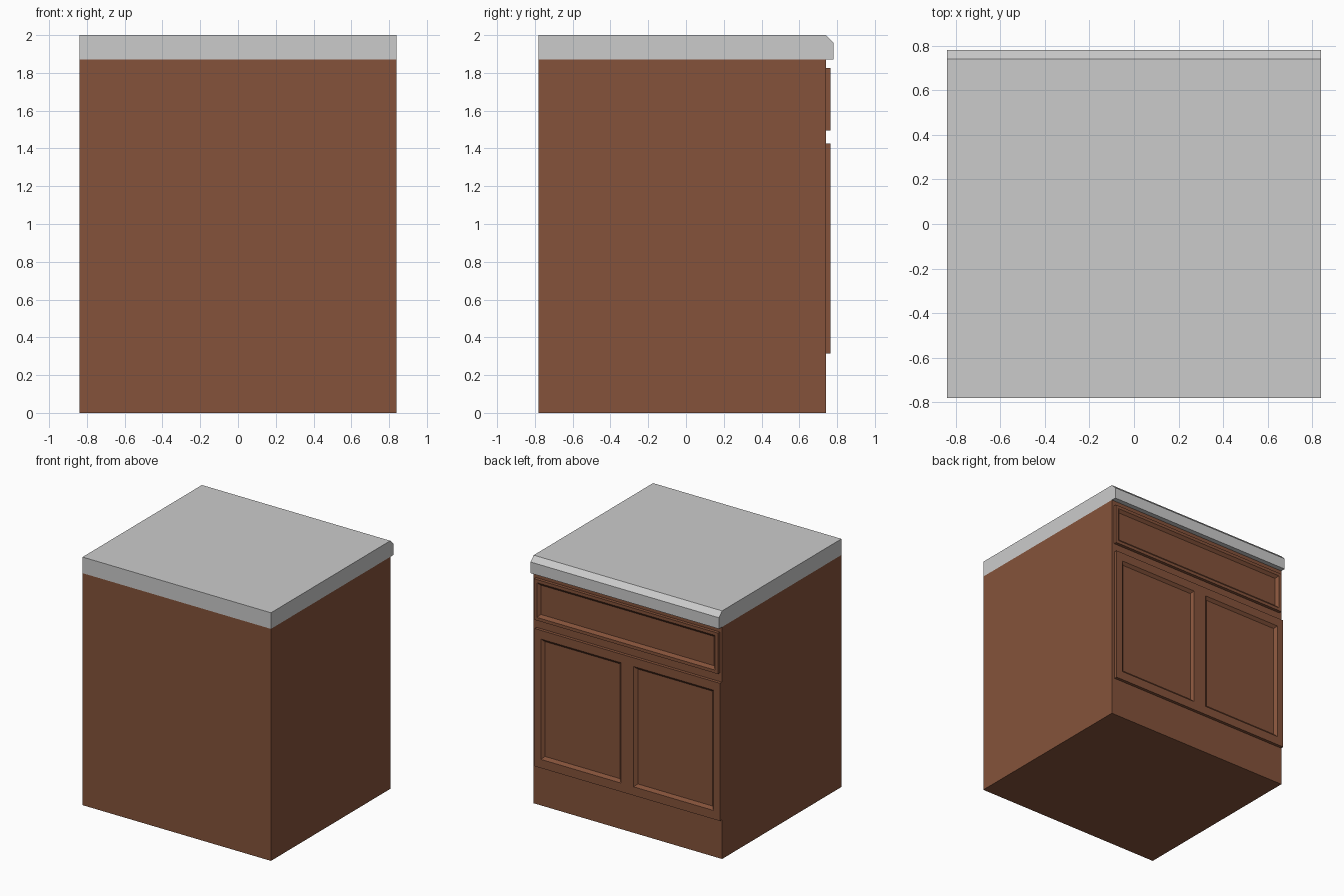
import bpy, bmesh

if "Cube" in bpy.data.objects:
    bpy.data.objects.remove(bpy.data.objects["Cube"])

wood = bpy.data.materials.new("brown_wood")
wood.diffuse_color = (0.234, 0.086, 0.043, 1)
wood.use_nodes = True
wood.node_tree.nodes["Principled BSDF"].inputs["Base Color"].default_value = wood.diffuse_color


def finish(name, bm, mat=None):
    bmesh.ops.recalc_face_normals(bm, faces=bm.faces)
    me = bpy.data.meshes.new(name)
    bm.to_mesh(me)
    bm.free()
    ob = bpy.data.objects.new(name, me)
    bpy.context.collection.objects.link(ob)
    if mat:
        me.materials.append(mat)
    return ob


def extrude_x(name, profile, half, mat=None):
    """Extrude a (y, z) profile across the cabinet width."""
    bm = bmesh.new()
    face = bm.faces.new([bm.verts.new((-half, y, z)) for y, z in profile])
    new = bmesh.ops.extrude_face_region(bm, geom=[face])["geom"]
    verts = [g for g in new if isinstance(g, bmesh.types.BMVert)]
    bmesh.ops.translate(bm, verts=verts, vec=(2 * half, 0, 0))
    # the extrusion keeps the start face as the end cap
    return finish(name, bm, mat)


def panel(name, xs, z0, z1, y0, y1, margin_x, margin_z, bevel, depth):
    """Slab split into columns at xs, each with a sloped recessed field."""
    bm = bmesh.new()
    rows = [[bm.verts.new((x, y1, z)) for x in xs] for z in (z0, z1)]
    back = [[bm.verts.new((x, y0, z)) for x in xs] for z in (z0, z1)]
    for i in range(len(xs) - 1):
        for r, b in zip(rows, back):
            bm.faces.new((r[i], r[i + 1], b[i + 1], b[i]))
        bm.faces.new((back[0][i], back[0][i + 1], back[1][i + 1], back[1][i]))
        # nested rings: frame, slope, field
        ring = [rows[0][i], rows[0][i + 1], rows[1][i + 1], rows[1][i]]
        for k, y in ((0, y1), (bevel, y1 - depth)):
            mx, mz = margin_x + k, margin_z + k
            a, c = xs[i] + mx, xs[i + 1] - mx
            inner = [bm.verts.new((x, y, z)) for x, z in
                     ((a, z0 + mz), (c, z0 + mz), (c, z1 - mz), (a, z1 - mz))]
            for j in range(4):
                n = (j + 1) % 4
                bm.faces.new((ring[j], ring[n], inner[n], inner[j]))
            ring = inner
        bm.faces.new(ring)
    for e in (0, -1):
        bm.faces.new((rows[0][e], rows[1][e], back[1][e], back[0][e]))
    return finish(name, bm, wood)


# Cabinet carcass
extrude_x("cabinet_body", [(-0.78, 0), (0.74, 0), (0.74, 1.87), (-0.78, 1.87)], 0.84, wood)

# Countertop with a chamfered front lip
extrude_x("countertop", [(-0.78, 1.87), (0.78, 1.87), (0.78, 1.96),
                         (0.74, 2.0), (-0.78, 2.0)], 0.84)

# Drawer front and the double door front
panel("drawer_front", [-0.82, 0.82], 1.495, 1.825, 0.74, 0.765, 0.025, 0.025, 0.022, 0.02)
panel("cabinet_doors", [-0.838, -0.0125, 0.815], 0.315, 1.425, 0.74, 0.765, 0.057, 0.07, 0.022, 0.02)
